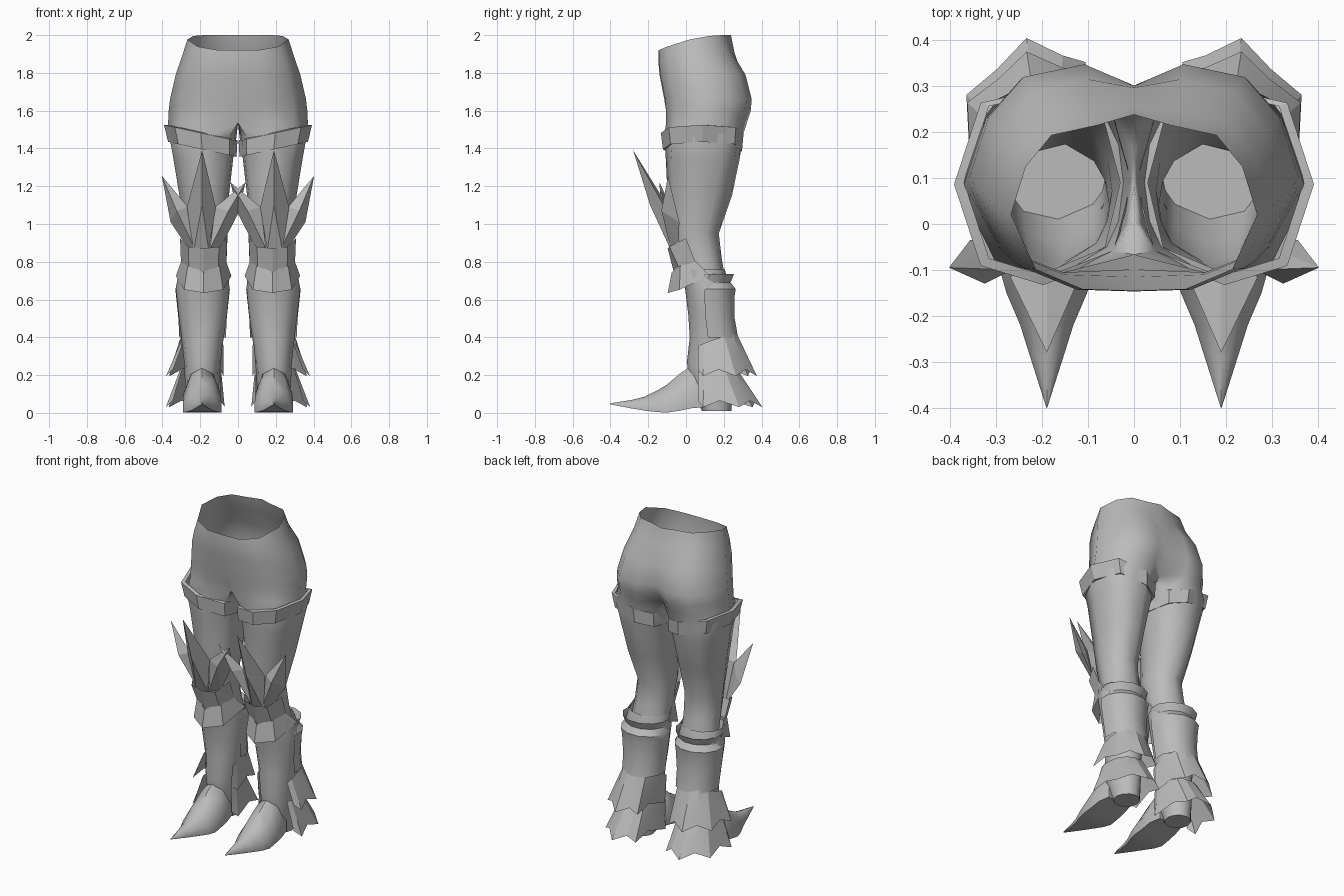
import bpy, bmesh, math

if "Cube" in bpy.data.objects:
    bpy.data.objects.remove(bpy.data.objects["Cube"])

grey = bpy.data.materials.new("plain grey")
grey.diffuse_color = (0.5, 0.5, 0.5, 1)
grey.use_nodes = True
grey.node_tree.nodes["Principled BSDF"].inputs["Base Color"].default_value = grey.diffuse_color


def finish(name, bm, angle=40):
    """Turn a right-hand half into a mirrored, shaded object."""
    bmesh.ops.recalc_face_normals(bm, faces=bm.faces)
    me = bpy.data.meshes.new(name)
    bm.to_mesh(me)
    bm.free()
    me.materials.append(grey)
    ob = bpy.data.objects.new(name, me)
    bpy.context.collection.objects.link(ob)
    bpy.ops.object.select_all(action='DESELECT')
    ob.select_set(True)
    bpy.context.view_layer.objects.active = ob
    if angle:
        bpy.ops.object.shade_smooth_by_angle(angle=math.radians(angle))
    mod = ob.modifiers.new("mirror", 'MIRROR')
    mod.merge_threshold = 0.0005
    return ob


def loft(name, rings, closed=True, caps=(), angle=40):
    """Skin a list of point rings; faces lying on the mirror plane are left out."""
    bm = bmesh.new()
    vs = [[bm.verts.new(p) for p in r] for r in rings]
    n = len(vs[0])
    for a, b in zip(vs, vs[1:]):
        for j in range(n if closed else n - 1):
            k = (j + 1) % n
            quad = (a[j], a[k], b[k], b[j])
            if any(abs(v.co.x) > 1e-5 for v in quad):
                bm.faces.new(quad)
    for c in caps:
        bm.faces.new(vs[c])
    bmesh.ops.delete(bm, geom=[v for v in bm.verts if not v.link_faces], context='VERTS')
    bmesh.ops.remove_doubles(bm, verts=bm.verts, dist=0.0005)
    return finish(name, bm, angle)


def unit(a, power=1.0):
    c, s = math.cos(math.radians(a)), math.sin(math.radians(a))
    return [math.copysign(abs(t) ** power, t) for t in (c, s)]


def oval(z, x0, x1, y0, y1, angles, slope=0.0, power=1.0):
    cx, hx, cy, hy = (x0 + x1) / 2, (x1 - x0) / 2, (y0 + y1) / 2, (y1 - y0) / 2
    return [(cx + hx * c, cy + hy * s, z + slope * hx * c)
            for c, s in (unit(a, power) for a in angles)]


# Shorts and thighs: half hip rings that split into leg rings below the crotch
UNIT = [(0, -1), (.42, -.98), (.8, -.74), (1, -.08), (.88, .5), (.67, .88), (.3, 1), (0, 1)]
LEG = [-138, -95, -55, -10, 28, 58, 98, 135, 158, 180, 202]


def hip(z, tilt, w, yf, yb, cf, cb, bend=0.0):
    c, h = (yf + yb) / 2, (yb - yf) / 2
    pts = [[w * u, c + h * v] for u, v in UNIT]
    pts[0][1] += h * cf
    pts[-1][1] -= h * cb
    f, b = pts[0][1], pts[-1][1]
    pts += [[0, b + (f - b) * t] for t in (.25, .5, .75)]
    return [(x, y, z + tilt * y + bend * y * y) for x, y in pts]


shell = [hip(*r) for r in (
    (1.972, .267, .268, -.145, .215, 0, -.13, -.63),
    (1.88, .10, .298, -.147, .245, 0, -.06),
    (1.79, 0, .33, -.14, .315, 0, .08),
    (1.66, 0, .36, -.115, .348, 0, .2),
    (1.6, 0, .367, -.11, .343, .05, .26),
    (1.535, 0, .37, -.11, .322, .2, .42))]
shell += [oval(*r) for r in (
    (1.46, .008, .365, -.115, .30, LEG, 0, .8), (1.35, .025, .345, -.108, .287, LEG, 0, .9),
    (1.15, .048, .312, -.098, .245, LEG), (.95, .055, .275, -.085, .175, LEG),
    (.82, .06, .28, -.045, .19, LEG), (.70, .06, .29, .01, .21, LEG))]
loft("shorts_and_thighs", shell, caps=(-1,), angle=50)

# Thigh bands, higher on the outside and wider at the top
BAND = [-138, -90, -50, 0, 50, 98, 135, 180]
loft("thigh_band", [oval(*r, BAND, .22, .8) for r in (
    (1.40, .03, .352, -.105, .285), (1.395, .008, .37, -.122, .298),
    (1.482, .003, .392, -.133, .306), (1.485, .006, .37, -.114, .296))], angle=20)

# Boot shafts
RING = [-90 + 30 * i for i in range(12)]
loft("boot_shaft", [oval(*r, RING) for r in (
    (.76, .055, .31, -.03, .205), (.66, .045, .33, -.005, .235), (.52, .058, .315, .012, .24),
    (.4, .075, .3, .02, .245), (.27, .095, .285, .005, .25), (.14, .1, .28, .02, .25),
    (.01, .115, .265, .085, .24))], caps=(-1,))

# Calf guards wrapping the back, with a flared collar
BACK = [-15 + 30 * i for i in range(8)]
loft("calf_guard", [oval(*r, BACK) for r in (
    (.735, .04, .33, .0, .258), (.69, .055, .315, .0, .24), (.655, .038, .337, .0, .268),
    (.62, .042, .333, .0, .262), (.5, .055, .32, .01, .262), (.40, .06, .315, .02, .28))],
    closed=False, angle=35)

# Pointed shoes: sections running from heel to toe
SECT = [(-1, 0), (-1, .35), (-.6, .8), (0, 1), (.6, .8), (1, .35), (1, 0)]
shoe = []
for y, w, z0, z1 in ((.1, .08, .03, .2), (.03, .098, .025, .25), (-.03, .1, .012, .21),
                     (-.1, .102, .002, .15), (-.15, .088, .004, .12), (-.22, .058, .012, .085),
                     (-.29, .036, .024, .068), (-.4, .001, .045, .051)):
    shoe.append([(.19 + w * u, y, z0 + (z1 - z0) * v) for u, v in SECT])
loft("pointed_shoe", shoe, caps=(0, -1), angle=45)

# Jagged ankle skirts in two layers
JAG = [-28, -10, 9, 29, 56, 81, 104, 130, 156, 185, 205]


def skirt(name, zt, rise, zb, top, tip):
    rows = [[], [], []]
    for i, a in enumerate(JAG):
        c, s = unit(a, .8)
        is_tip = i % 2 == 1
        k = 1 if is_tip else .88
        ox = tip[0] if c > 0 else tip[1]
        oy = tip[2] if s > 0 else .12
        ix = top[0] if c > 0 else top[1]
        iy = top[2] if s > 0 else .1
        p = (.19 + ix * c, .12 + iy * s, zt + rise * s)
        q = (.19 + ox * k * c, .12 + oy * k * s, zb + (0 if is_tip else .035))
        mid = [p[n] * .52 + q[n] * .48 for n in range(3)]
        for row, pt in zip(rows, (p, mid, q)):
            row.append(pt)
    loft(name, rows, closed=False, angle=20)


skirt("upper_ankle_skirt", .38, .045, .195, (.118, .112, .148), (.193, .115, .258))
skirt("lower_ankle_skirt", .235, 0, .03, (.115, .1, .15), (.195, .12, .288))


# Knee plates: folded strips, each half given as columns of upper and lower points
def plate(name, w0, w1, half):
    cols = [(-u, *r) for u, *r in reversed(half[1:])] + half
    top = [(.182 + w0 * u, y0, z0) for u, y0, z0, y1, z1 in cols]
    low = [(.182 + w1 * u, y1, z1) for u, y0, z0, y1, z1 in cols]
    loft(name, [top, low], closed=False, angle=0)


plate("upper_knee_plate", .125, .12, [
    (0, -.097, .87, -.064, .743), (.65, -.088, .88, -.04, .775), (1, .0, .925, .05, .80)])
plate("lower_knee_plate", .118, .147, [
    (0, -.075, .745, -.097, .635), (.7, -.03, .785, -.035, .652), (1, .05, .805, .125, .725)])


# Knee spikes: a tall blade with a front ridge and a shallow back
def spike(name, tip, left, right, base_left, base_right, ridge, back):
    bm = bmesh.new()
    rim = [bm.verts.new(p) for p in (tip, left, base_left, base_right, right)]
    for m in (bm.verts.new(ridge), bm.verts.new(back)):
        for i in range(5):
            bm.faces.new((rim[i], rim[(i + 1) % 5], m))
    finish(name, bm, 0)


spike("middle_knee_spike", (.19, -.28, 1.39), (.118, -.115, 1.09), (.27, -.115, 1.09),
      (.155, -.08, .86), (.235, -.08, .86), (.19, -.19, 1.1), (.19, -.10, 1.1))
spike("outer_knee_spike", (.403, -.095, 1.255), (.265, -.10, 1.09), (.357, -.035, 1.01),
      (.225, -.08, .865), (.27, -.04, .88), (.325, -.13, 1.07), (.31, -.055, 1.04))
spike("inner_knee_spike", (-.04, -.14, 1.22), (.002, -.06, 1.05), (.12, -.11, 1.09),
      (.09, -.04, .88), (.15, -.08, .865), (.05, -.135, 1.07), (.07, -.06, 1.04))
